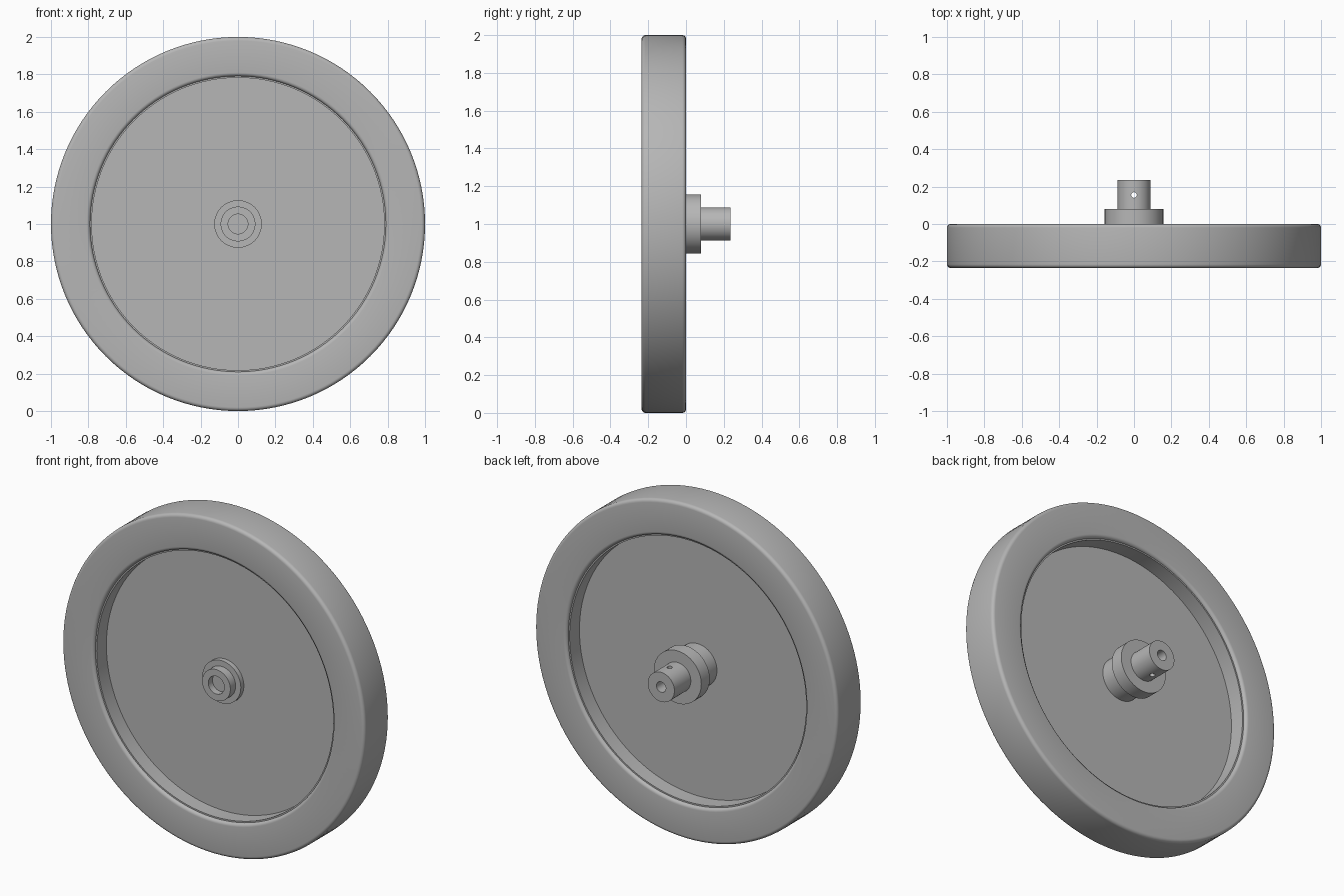
import bpy, bmesh, math

if "Cube" in bpy.data.objects:
    bpy.data.objects.remove(bpy.data.objects["Cube"])

SEGS = 128
grey = bpy.data.materials.new("mid grey")
grey.diffuse_color = (0.47, 0.47, 0.47, 1)
grey.use_nodes = True
grey.node_tree.nodes["Principled BSDF"].inputs["Base Color"].default_value = grey.diffuse_color


def finish(obj):
    obj.data.materials.append(grey)
    bpy.ops.object.select_all(action='DESELECT')
    obj.select_set(True)
    bpy.context.view_layer.objects.active = obj
    bpy.ops.object.shade_smooth_by_angle(angle=math.radians(35))


def lathe(name, profile, closed=False, segs=SEGS):
    """Spin (radius, y) points about the wheel axle at z = 1."""
    bm = bmesh.new()
    verts = [bm.verts.new((r, y, 1)) for r, y in profile]
    edges = [bm.edges.new(p) for p in zip(verts, verts[1:])]
    if closed:
        edges.append(bm.edges.new((verts[-1], verts[0])))
    bmesh.ops.spin(bm, geom=verts + edges, cent=(0, 0, 1), axis=(0, 1, 0),
                   angle=math.tau, steps=segs, use_duplicate=False)
    bmesh.ops.remove_doubles(bm, verts=bm.verts, dist=1e-4)
    bmesh.ops.recalc_face_normals(bm, faces=bm.faces)
    mesh = bpy.data.meshes.new(name)
    bm.to_mesh(mesh)
    bm.free()
    obj = bpy.data.objects.new(name, mesh)
    bpy.context.collection.objects.link(obj)
    finish(obj)
    return obj


def rounded_section(r0, r1, y0, y1, f, steps=5):
    """Rectangular cross-section with filleted corners."""
    pts = []
    corners = [(r1 - f, y1 - f), (r0 + f, y1 - f), (r0 + f, y0 + f), (r1 - f, y0 + f)]
    for i, (cr, cy) in enumerate(corners):
        for k in range(steps + 1):
            a = math.pi / 2 * (i + k / steps)
            pts.append((cr + f * math.cos(a), cy + f * math.sin(a)))
    return pts


# Tyre with rounded edges
lathe("tyre", rounded_section(0.79, 1.0, -0.235, 0.0, 0.02), closed=True)

# Inner rim band and thin centre web
lathe("rim_and_web", [(0, -0.126), (0.782, -0.126), (0.782, -0.217), (0.8, -0.217),
                      (0.8, -0.018), (0.782, -0.018), (0.782, -0.111), (0, -0.111)])

# Hub: front boss with blind bore, bearing body, rear collar, shaft with rear bore
hub = lathe("hub", [(0, -0.165), (0.053, -0.165), (0.053, -0.205), (0.093, -0.205),
                    (0.093, -0.155), (0.127, -0.155), (0.127, 0), (0.157, 0),
                    (0.157, 0.08), (0.088, 0.08), (0.088, 0.235), (0.031, 0.235),
                    (0.031, 0.06), (0, 0.06)], segs=64)

# Vertical set-screw hole through the shaft
bpy.ops.mesh.primitive_cylinder_add(vertices=24, radius=0.015, depth=0.4, location=(0, 0.155, 1))
drill = bpy.context.object
drill.name = "screw_hole_cutter"
drill.hide_render = True
drill.hide_set(True)
cut = hub.modifiers.new("screw_hole", 'BOOLEAN')
cut.operation = 'DIFFERENCE'
cut.solver = 'EXACT'
cut.object = drill
